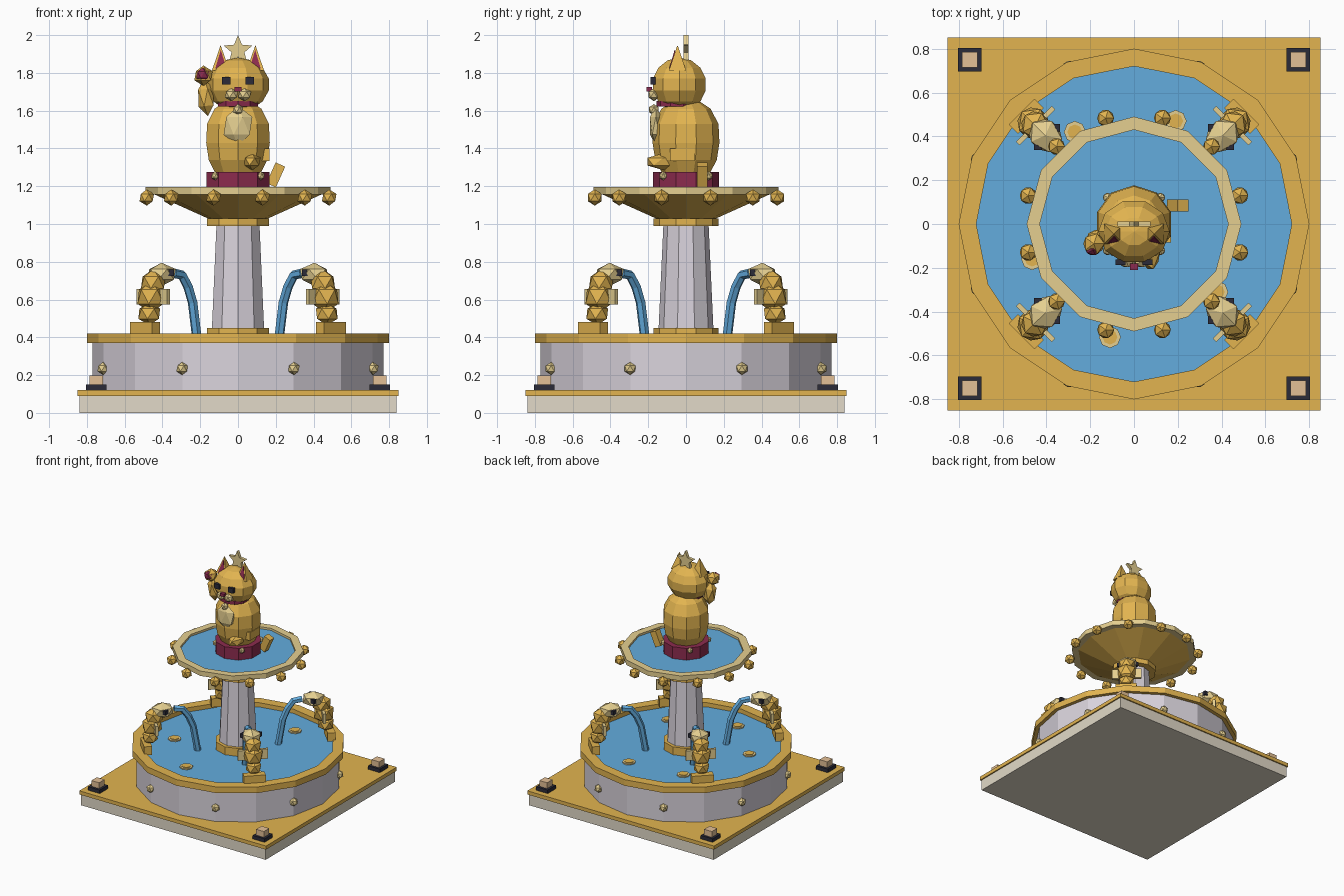
import bpy, bmesh, math
from mathutils import Matrix, Vector

if "Cube" in bpy.data.objects:
    bpy.data.objects.remove(bpy.data.objects["Cube"])


def material(name, rgb):
    m = bpy.data.materials.new(name)
    lin = [((c / 255 + 0.055) / 1.055) ** 2.4 for c in rgb]
    m.diffuse_color = (*lin, 1)
    m.use_nodes = True
    m.node_tree.nodes["Principled BSDF"].inputs["Base Color"].default_value = m.diffuse_color
    return m


GOLD = material("gold", (226, 180, 80))
CREAM = material("pale_gold", (229, 207, 144))
WATER = material("water_blue", (99, 172, 222))
PEACH = material("peach", (228, 192, 150))
MARBLE = material("lilac_marble", (217, 211, 220))
STONE = material("warm_stone", (226, 218, 200))
RED = material("wine_red", (140, 43, 78))
BLACK = material("dark_navy", (43, 43, 56))


def finish(name, bm, mat, loc=(0, 0, 0), rot=(0, 0, 0), scale=(1, 1, 1)):
    bmesh.ops.recalc_face_normals(bm, faces=bm.faces)
    me = bpy.data.meshes.new(name)
    bm.to_mesh(me)
    bm.free()
    me.materials.append(mat)
    ob = bpy.data.objects.new(name, me)
    ob.location, ob.rotation_euler, ob.scale = loc, rot, scale
    bpy.context.collection.objects.link(ob)
    return ob


def box(name, loc, size, mat, rot=(0, 0, 0)):
    bm = bmesh.new()
    bmesh.ops.create_cube(bm, size=1)
    return finish(name, bm, mat, loc, rot, size)


def ico(name, loc, scale, mat, rot=(0, 0, 0)):
    bm = bmesh.new()
    bmesh.ops.create_icosphere(bm, subdivisions=1, radius=1)
    if isinstance(scale, (int, float)):
        scale = (scale,) * 3
    return finish(name, bm, mat, loc, rot, scale)


def spike(name, loc, r, h, mat):
    """Four-sided cone with a flat side to the front."""
    bm = bmesh.new()
    bmesh.ops.create_cone(bm, cap_ends=True, segments=4, radius1=r, radius2=0, depth=h)
    bmesh.ops.rotate(bm, verts=bm.verts, matrix=Matrix.Rotation(math.pi / 4, 3, 'Z'))
    return finish(name, bm, mat, loc)


def lathe(name, profile, sides, mat, ring=False, loc=(0, 0, 0)):
    """Turn (radius, z) points about z; a ring closes on itself, a solid gets caps."""
    bm = bmesh.new()
    rows = []
    for r, z in profile:
        rows.append([bm.verts.new((r * math.sin(2 * math.pi * i / sides),
                                   r * math.cos(2 * math.pi * i / sides), z)) for i in range(sides)])
    pairs = list(zip(rows, rows[1:] + rows[:1])) if ring else list(zip(rows, rows[1:]))
    for a, b in pairs:
        for i in range(sides):
            j = (i + 1) % sides
            bm.faces.new((a[i], a[j], b[j], b[i]))
    if not ring:
        bm.faces.new(rows[0])
        bm.faces.new(rows[-1])
    return finish(name, bm, mat, loc)


def drum(name, r, z0, z1, sides, mat, loc=(0, 0, 0)):
    return lathe(name, [(r, z0), (r, z1)], sides, mat, loc=loc)


def polar(r, a, z):
    return (r * math.cos(a), r * math.sin(a), z)


# Square base with gold paving and corner lamps
box("base_slab", (0, 0, 0.045), (1.68, 1.68, 0.09), STONE)
box("base_paving", (0, 0, 0.105), (1.7, 1.7, 0.03), GOLD)
for x in (-0.75, 0.75):
    for y in (-0.75, 0.75):
        box("lamp_foot", (x, y, 0.134), (0.107, 0.107, 0.03), BLACK)
        box("lamp_block", (x, y, 0.172), (0.07, 0.07, 0.05), PEACH)

# Lower basin
lathe("basin_wall", [(0.73, 0.12), (0.77, 0.12), (0.77, 0.375), (0.73, 0.375)], 16, MARBLE, ring=True)
lathe("basin_rim", [(0.72, 0.37), (0.72, 0.42), (0.80, 0.42), (0.80, 0.37)], 16, GOLD, ring=True)
drum("basin_water", 0.735, 0.35, 0.385, 16, WATER)
for k in range(8):
    ico("basin_stud", polar(0.773, math.radians(22.5 + 45 * k), 0.235), 0.034, CREAM)
for x, y in ((-0.11, -0.516), (-0.27, 0.42), (-0.465, -0.16), (0.38, -0.31), (0.19, 0.47)):
    drum("coin", 0.05, 0.38, 0.394, 8, CREAM, (x, y, 0))
    drum("coin_centre", 0.034, 0.385, 0.398, 8, GOLD, (x, y, 0))

# Pillar
drum("pillar_foot", 0.172, 0.37, 0.45, 10, GOLD)
lathe("pillar", [(0.145, 0.45), (0.12, 0.99)], 10, MARBLE)
drum("pillar_collar", 0.172, 0.99, 1.03, 10, GOLD)

# Upper bowl
lathe("bowl", [(0.16, 1.03), (0.45, 1.16)], 12, GOLD)
lathe("bowl_rim", [(0.43, 1.155), (0.49, 1.155), (0.49, 1.195), (0.43, 1.195)], 12, CREAM, ring=True)
drum("bowl_water", 0.435, 1.158, 1.178, 12, WATER)
for k in range(12):
    ico("bowl_bead", polar(0.5, math.radians(15 + 30 * k), 1.14), 0.043, GOLD)


# Four spouting fish on the basin rim
def stream(a):
    path = [(0.485, 0.74), (0.42, 0.73), (0.375, 0.67), (0.34, 0.585), (0.305, 0.38)]
    bm = bmesh.new()
    rings = []
    for i, (r, z) in enumerate(path):
        p, n = path[max(i - 1, 0)], path[min(i + 1, len(path) - 1)]
        t = Vector((n[0] - p[0], 0, n[1] - p[1])).normalized()
        side = Vector((-t.z, 0, t.x))
        ring = []
        for k in range(6):
            c, s = math.cos(k * math.pi / 3), math.sin(k * math.pi / 3)
            ring.append(bm.verts.new(Vector((r, 0, z)) + 0.026 * (side * c + Vector((0, s, 0)))))
        rings.append(ring)
    for u, v in zip(rings, rings[1:]):
        for k in range(6):
            bm.faces.new((u[k], u[(k + 1) % 6], v[(k + 1) % 6], v[k]))
    bm.faces.new(rings[0])
    bm.faces.new(rings[-1])
    finish("water_stream", bm, WATER, rot=(0, 0, a))


for k in range(4):
    a = math.radians(45 + 90 * k)
    turn = (0, 0, a)
    box("fish_plinth", polar(0.695, a, 0.445), (0.06, 0.165, 0.07), GOLD, turn)
    ico("fish_tail", polar(0.665, a, 0.525), (0.065, 0.065, 0.06), GOLD, turn)
    ico("fish_body", polar(0.65, a, 0.615), (0.083, 0.08, 0.085), GOLD, turn)
    ico("fish_neck", polar(0.635, a, 0.69), (0.075, 0.07, 0.07), GOLD, turn)
    ico("fish_head", polar(0.572, a, 0.733), (0.092, 0.078, 0.062), CREAM, turn)
    box("fish_fins", polar(0.635, a, 0.615), (0.022, 0.23, 0.08), CREAM, turn)
    for s in (-1, 1):
        eye = Matrix.Rotation(a, 3, 'Z') @ Vector((0.562, 0.059 * s, 0.742))
        box("fish_eye", eye, (0.034, 0.034, 0.034), BLACK)
    stream(a)

# Statue pedestal
drum("statue_pedestal", 0.175, 1.17, 1.275, 10, RED)
for k in range(4):
    ico("pedestal_stud", polar(0.17, math.radians(45 + 90 * k), 1.255), 0.024, CREAM)

# Cat body, belly, foot and tail
lathe("cat_body", [(0.13, 1.275), (0.163, 1.34), (0.177, 1.43), (0.172, 1.53), (0.13, 1.61), (0.07, 1.65)],
      10, GOLD)
ico("cat_belly", (0, -0.16, 1.52), (0.085, 0.036, 0.105), CREAM)
ico("cat_foot", (0.075, -0.12, 1.33), (0.05, 0.1, 0.045), GOLD)
box("cat_haunch", (0.135, -0.02, 1.367), (0.066, 0.13, 0.066), GOLD)
box("cat_tail", (0.2, 0.085, 1.26), (0.055, 0.055, 0.12), GOLD, (0, math.radians(24), 0))

# Cat head, collar and bell
bm = bmesh.new()
bmesh.ops.create_uvsphere(bm, u_segments=10, v_segments=7, radius=1)
bmesh.ops.rotate(bm, verts=bm.verts, matrix=Matrix.Rotation(math.radians(18), 3, 'Z'))
finish("cat_head", bm, GOLD, (0, -0.035, 1.738), scale=(0.167, 0.15, 0.143))
lathe("cat_collar", [(0.08, 1.622), (0.11, 1.622), (0.11, 1.65), (0.08, 1.65)], 10, RED,
      ring=True, loc=(0, -0.047, 0))
ico("cat_bell", (0, -0.17, 1.605), 0.03, CREAM)

# Face and ears
for s in (-1, 1):
    box("cat_eye", (0.062 * s, -0.175, 1.758), (0.045, 0.025, 0.04), BLACK)
    ico("cat_muzzle", (0.035 * s, -0.17, 1.685), (0.038, 0.032, 0.035), CREAM)
    spike("cat_ear", (0.092 * s, -0.045, 1.88), 0.065, 0.135, GOLD)
    spike("cat_inner_ear", (0.091 * s, -0.06, 1.872), 0.042, 0.1, RED)
box("cat_nose", (0, -0.195, 1.713), (0.036, 0.03, 0.022), RED)

# Raised arm with paw pad
ico("cat_raised_arm", (-0.17, -0.07, 1.67), (0.05, 0.05, 0.1), GOLD, (0, math.radians(-6), 0))
ico("cat_raised_paw", (-0.183, -0.09, 1.785), 0.054, GOLD)
ico("cat_paw_pad", (-0.187, -0.118, 1.79), (0.038, 0.028, 0.038), RED)

# Star on the head
bm = bmesh.new()
pts = []
for i in range(10):
    r = 0.08 if i % 2 == 0 else 0.036
    pts.append(bm.verts.new((r * math.sin(i * math.pi / 5), -0.0125, r * math.cos(i * math.pi / 5))))
face = bm.faces.new(pts)
out = bmesh.ops.extrude_face_region(bm, geom=[face])
bmesh.ops.translate(bm, vec=(0, 0.025, 0), verts=[v for v in out["geom"] if isinstance(v, bmesh.types.BMVert)])
finish("head_star", bm, CREAM, (0, 0, 1.92))
